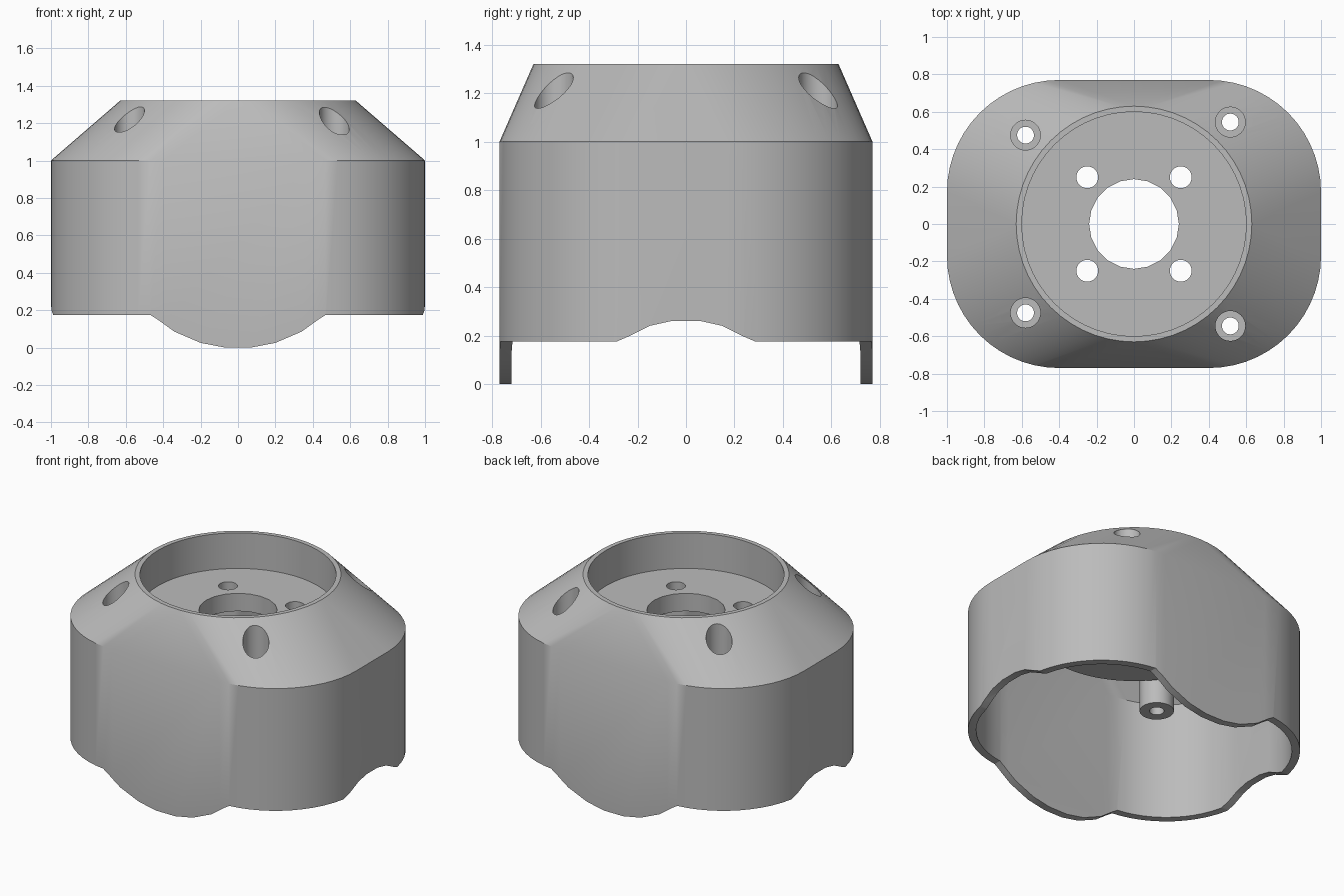
import bpy, bmesh
from math import sin, cos, pi

cube = bpy.data.objects.get("Cube")
if cube:
    bpy.data.objects.remove(cube)

grey = bpy.data.materials.new("plain grey")
grey.use_nodes = True
grey.diffuse_color = (0.5, 0.5, 0.5, 1)
grey.node_tree.nodes["Principled BSDF"].inputs["Base Color"].default_value = (0.5, 0.5, 0.5, 1)


def make(name, bm):
    bmesh.ops.recalc_face_normals(bm, faces=bm.faces)
    mesh = bpy.data.meshes.new(name)
    bm.to_mesh(mesh)
    bm.free()
    mesh.materials.append(grey)
    obj = bpy.data.objects.new(name, mesh)
    bpy.context.collection.objects.link(obj)
    return obj


def rounded_outline(inset, z, steps=14):
    """Rounded rectangle ring, shrunk by inset."""
    pts = []
    for q, (sx, sy) in enumerate([(1, 1), (-1, 1), (-1, -1), (1, -1)]):
        for i in range(steps + 1):
            a = (q + i / steps) * pi / 2
            r = 0.6 - inset
            pts.append((sx * 0.4 + r * cos(a), sy * 0.17 + r * sin(a), z))
    return pts


def circle(radius, z, steps=56):
    return [(radius * cos(2 * pi * i / steps), radius * sin(2 * pi * i / steps), z)
            for i in range(steps)]


def hull(name, points):
    bm = bmesh.new()
    for p in points:
        bm.verts.new(p)
    bmesh.ops.convex_hull(bm, input=bm.verts)
    bmesh.ops.dissolve_limit(bm, angle_limit=0.001, verts=bm.verts, edges=bm.edges)
    return make(name, bm)


def cylinder(name, x, y, radius, z0, z1, steps=32):
    ends = circle(radius, z0, steps) + circle(radius, z1, steps)
    return hull(name, [(px + x, py + y, pz) for px, py, pz in ends])


def prism(name, profile, axis):
    """Extrude a (side, z) profile right through the body along x or y."""
    bm = bmesh.new()
    ring = [bm.verts.new((-2, s, z) if axis == "x" else (s, -2, z)) for s, z in profile]
    face = bm.faces.new(ring)
    moved = bmesh.ops.extrude_face_region(bm, geom=[face])["geom"]
    shift = (4, 0, 0) if axis == "x" else (0, 4, 0)
    bmesh.ops.translate(bm, vec=shift,
                        verts=[v for v in moved if isinstance(v, bmesh.types.BMVert)])
    return make(name, bm)


def subtract(target, tool):
    """Apply a boolean difference and discard the cutter."""
    mod = target.modifiers.new("cut", "BOOLEAN")
    mod.operation = "DIFFERENCE"
    mod.solver = "EXACT"
    mod.object = tool
    bpy.context.view_layer.update()
    mesh = bpy.data.meshes.new_from_object(
        target.evaluated_get(bpy.context.evaluated_depsgraph_get()))
    target.modifiers.clear()
    target.data = mesh
    bpy.data.objects.remove(tool)


def mirrored(half):
    return half + [(-s, z) for s, z in reversed(half)]


screws = [(-0.58, 0.475), (-0.58, -0.475), (0.515, 0.545), (0.515, -0.545)]

# Outer body: rounded box lofted to a round collar
housing = hull("housing", rounded_outline(0, -0.1) + rounded_outline(0, 1.0)
               + circle(0.63, 1.32))

# Inner cavity, leaving the cup and the screw bosses standing
cavity = hull("cavity", rounded_outline(0.05, -0.3) + rounded_outline(0.05, 0.97)
              + circle(0.61, 1.27))
subtract(cavity, cylinder("cup", 0, 0, 0.63, 0.96, 1.5, 56))
for x, y in screws:
    subtract(cavity, cylinder("boss", x, y, 0.105, 0.81, 1.5))
subtract(housing, cavity)

# Round recess with a large centre hole and four small holes
subtract(housing, cylinder("recess", 0, 0, 0.6, 1.08, 1.5, 56))
subtract(housing, cylinder("centre_hole", 0, 0, 0.24, 0.5, 1.2, 20))
for x in (-0.25, 0.25):
    for y in (-0.25, 0.25):
        subtract(housing, cylinder("small_hole", x, y, 0.058, 0.5, 1.2))

# Counterbored screw holes
for x, y in screws:
    subtract(housing, cylinder("counterbore", x, y, 0.08, 0.9, 1.6))
    subtract(housing, cylinder("screw_hole", x, y, 0.045, 0.5, 1.6))

# Lower edge: tongues at front and back, shallow arches at the sides
tongue = [(1.5, -0.5), (1.5, 0.175), (0.47, 0.175), (0.43, 0.15),
          (0.34, 0.085), (0.2, 0.025), (0.07, 0)]
subtract(housing, prism("tongue_cutter", mirrored(tongue), "y"))
arch = [(0.3, -0.5), (0.3, 0.17), (0.28, 0.178), (0.24, 0.195), (0.15, 0.24), (0.06, 0.26)]
subtract(housing, prism("arch_cutter", mirrored(arch), "x"))

bpy.ops.object.select_all(action="DESELECT")
housing.select_set(True)
bpy.context.view_layer.objects.active = housing
bpy.ops.object.shade_smooth_by_angle(angle=pi / 6)
